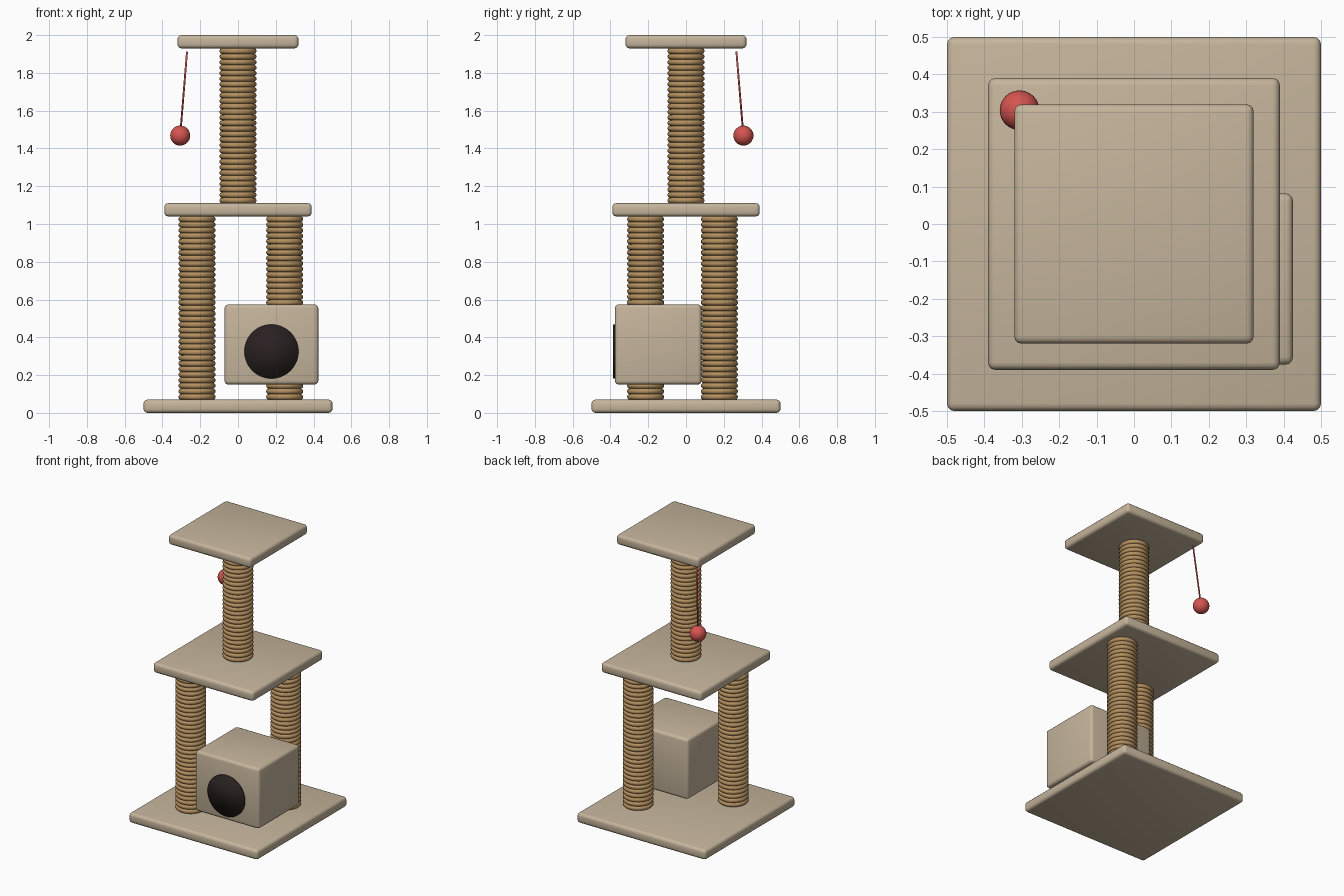
import bpy, bmesh, math
from mathutils import Vector

if "Cube" in bpy.data.objects:
    bpy.data.objects.remove(bpy.data.objects["Cube"])


def material(name, rgb):
    m = bpy.data.materials.new(name)
    m.diffuse_color = (*rgb, 1)
    m.use_nodes = True
    m.node_tree.nodes["Principled BSDF"].inputs["Base Color"].default_value = m.diffuse_color
    return m


PLUSH = material("beige plush", (0.56, 0.46, 0.33))
ROPE = material("sisal rope", (0.46, 0.28, 0.115))
RED = material("toy red", (0.66, 0.09, 0.08))
DARK = material("dark opening", (0.023, 0.015, 0.015))


def finish(name, bm, mat, angle=None):
    mesh = bpy.data.meshes.new(name)
    bm.normal_update()
    bm.to_mesh(mesh)
    bm.free()
    mesh.materials.append(mat)
    ob = bpy.data.objects.new(name, mesh)
    bpy.context.collection.objects.link(ob)
    mesh.shade_smooth()
    if angle:
        bpy.ops.object.select_all(action='DESELECT')
        bpy.context.view_layer.objects.active = ob
        ob.select_set(True)
        bpy.ops.object.shade_smooth_by_angle(angle=math.radians(angle))
    return ob


def padded_box(name, center, size, bevel=0.02):
    bm = bmesh.new()
    bmesh.ops.create_cube(bm, size=1)
    for v in bm.verts:
        v.co = Vector(center) + Vector(a * b for a, b in zip(v.co, size))
    bmesh.ops.bevel(bm, geom=bm.edges[:], offset=bevel, segments=3,
                    profile=0.5, affect='EDGES')
    return finish(name, bm, PLUSH)


def rope_post(name, x, y, z0, z1, pitch=0.029, sides=40):
    # lathed stack of rounded rope turns
    turns = round((z1 - z0) / pitch)
    h = (z1 - z0) / turns
    profile = [(0.085 + 0.013 * math.sin(math.pi * k / 6),
                z0 + h * (i + 0.5 - 0.5 * math.cos(math.pi * k / 6)))
               for i in range(turns) for k in range(6)] + [(0.085, z1)]
    bm = bmesh.new()
    rows = []
    for r, z in profile:
        rows.append([bm.verts.new((x + r * math.cos(2 * math.pi * s / sides),
                                   y + r * math.sin(2 * math.pi * s / sides), z))
                     for s in range(sides)])
    for a, b in zip(rows, rows[1:]):
        for s in range(sides):
            t = (s + 1) % sides
            bm.faces.new((a[s], a[t], b[t], b[s]))
    bm.faces.new(rows[0][::-1])
    bm.faces.new(rows[-1])
    return finish(name, bm, ROPE, 65)


def rod(name, p, q, radius, mat, sides):
    p, q = Vector(p), Vector(q)
    bm = bmesh.new()
    bmesh.ops.create_cone(bm, cap_ends=True, segments=sides, radius1=radius,
                          radius2=radius, depth=(q - p).length)
    rot = (q - p).to_track_quat('Z', 'Y')
    for v in bm.verts:
        v.co = (p + q) / 2 + rot @ v.co
    return finish(name, bm, mat)


# platforms
padded_box("base", (0, 0, 0.035), (1.0, 1.0, 0.07))
padded_box("middle_platform", (0, 0, 1.075), (0.78, 0.78, 0.07))
padded_box("top_platform", (0, 0, 1.965), (0.64, 0.64, 0.07))

# scratching posts
rope_post("front_left_post", -0.217, -0.214, 0.07, 1.04)
rope_post("back_right_post", 0.247, 0.177, 0.07, 1.04)
rope_post("upper_post", 0, 0, 1.11, 1.93)

# hideaway box with round doorway
padded_box("hideaway_box", (0.177, -0.147, 0.362), (0.496, 0.458, 0.424))
rod("doorway", (0.177, -0.377, 0.325), (0.177, -0.386, 0.325), 0.143, DARK, 48)

# hanging toy
ball_pos = (-0.306, 0.304, 1.468)
rod("toy_string", (-0.27, 0.267, 1.912), ball_pos, 0.005, RED, 10)
bm = bmesh.new()
bmesh.ops.create_uvsphere(bm, u_segments=32, v_segments=16, radius=0.053)
bmesh.ops.translate(bm, verts=bm.verts, vec=ball_pos)
finish("toy_ball", bm, RED)
